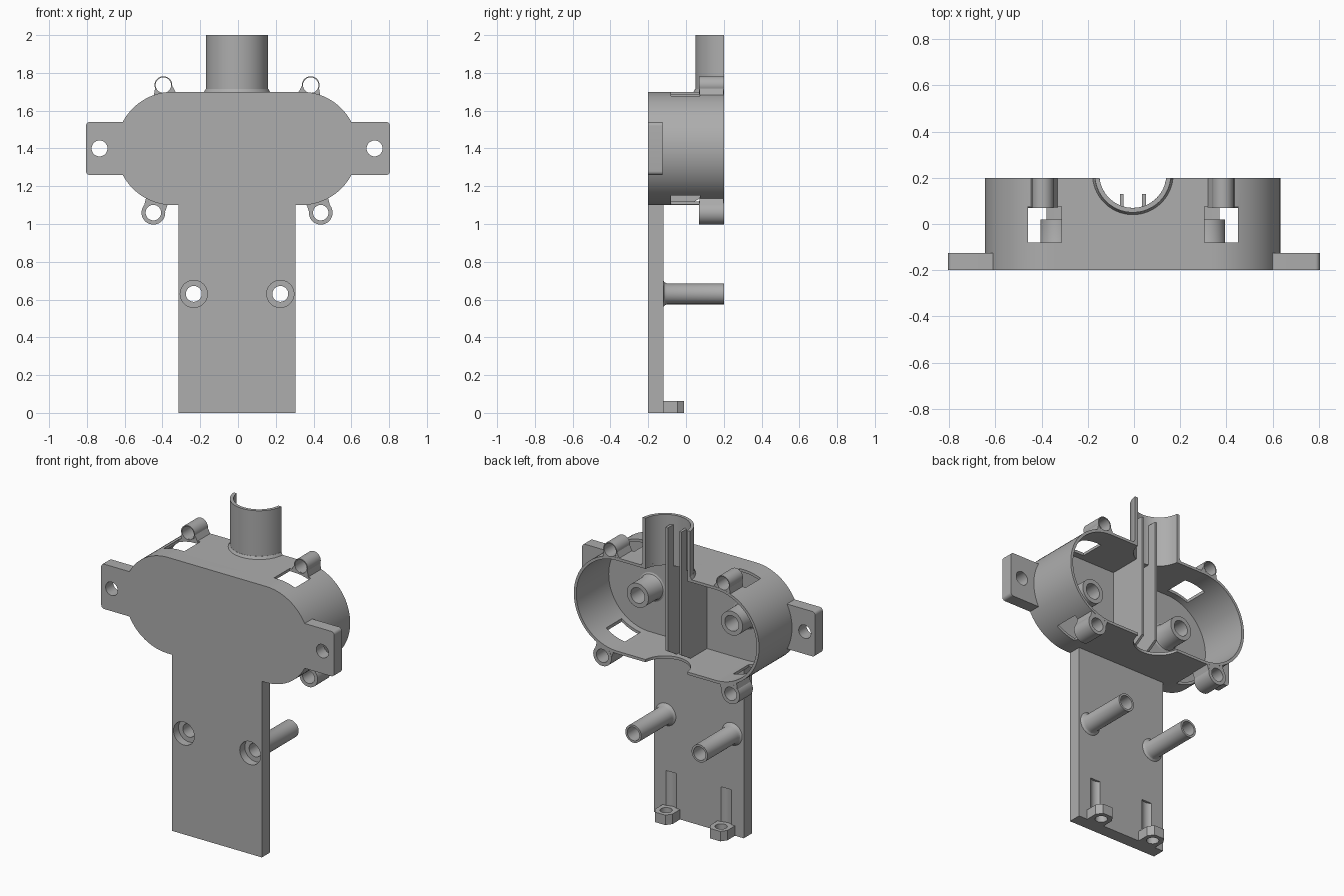
import bpy, bmesh
from math import pi, sin, cos, asin, hypot
from mathutils import Vector

cube = bpy.data.objects.get("Cube")
if cube:
    bpy.data.objects.remove(cube, do_unlink=True)

CX = -0.005                      # symmetry line
FRONT, BACK, FLOOR = -0.2, 0.2, -0.12
MID_Z, RAD, HALF = 1.4, 0.3, 0.34

grey = bpy.data.materials.new("plain grey")
grey.use_nodes = True
grey.diffuse_color = (0.42, 0.42, 0.42, 1)
grey.node_tree.nodes["Principled BSDF"].inputs["Base Color"].default_value = grey.diffuse_color


def finish(name, bm):
    bmesh.ops.recalc_face_normals(bm, faces=bm.faces)
    mesh = bpy.data.meshes.new(name)
    bm.to_mesh(mesh)
    bm.free()
    mesh.materials.append(grey)
    obj = bpy.data.objects.new(name, mesh)
    bpy.context.collection.objects.link(obj)
    return obj


def prism(name, pts, axis, a, b):
    """Extrude a 2D outline along an axis from a to b."""
    place = {"x": lambda u, v: (a, u, v),
             "y": lambda u, v: (u, a, v),
             "z": lambda u, v: (u, v, a)}[axis]
    bm = bmesh.new()
    face = bm.faces.new([bm.verts.new(place(u, v)) for u, v in pts])
    res = bmesh.ops.extrude_face_region(bm, geom=[face])
    move = Vector([(b - a) * (axis == k) for k in "xyz"])
    bmesh.ops.translate(bm, vec=move, verts=[g for g in res["geom"] if isinstance(g, bmesh.types.BMVert)])
    return finish(name, bm)


def arc(u, v, r, a0, a1, n=24):
    return [(u + r * cos(a0 + (a1 - a0) * i / n), v + r * sin(a0 + (a1 - a0) * i / n))
            for i in range(n + 1)]


def circle(u, v, r, n=40):
    return arc(u, v, r, 0, 2 * pi, n)[:-1]


def rect(u0, u1, v0, v1):
    return [(u0, v0), (u1, v0), (u1, v1), (u0, v1)]


def tube(name, x, z, profile, n=40):
    """Spin a closed (radius, y) profile about a front-to-back axis."""
    bm = bmesh.new()
    rings = [[bm.verts.new((x + r * cos(2 * pi * i / n), y, z + r * sin(2 * pi * i / n)))
              for r, y in profile] for i in range(n)]
    m = len(profile)
    for i in range(n):
        p, q = rings[i], rings[(i + 1) % n]
        for j in range(m):
            k = (j + 1) % m
            bm.faces.new((p[j], p[k], q[k], q[j]))
    return finish(name, bm)


def cut(obj, cutter):
    mod = obj.modifiers.new("cut", "BOOLEAN")
    mod.operation, mod.solver, mod.object = "DIFFERENCE", "EXACT", cutter
    bpy.context.view_layer.objects.active = obj
    bpy.ops.object.modifier_apply(modifier=mod.name)
    bpy.data.objects.remove(cutter, do_unlink=True)


def stadium(r):
    return (arc(CX + HALF, MID_Z, r, -pi / 2, pi / 2, 40)
            + arc(CX - HALF, MID_Z, r, pi / 2, 3 * pi / 2, 40))


# Open-backed housing with cable passage and side windows
NECK_Y, NECK_R, NECK_IN = 0.215, 0.165, 0.145
housing = prism("housing", stadium(RAD), "y", FRONT, BACK)
cut(housing, prism("cutter", stadium(RAD - 0.017), "y", FLOOR, 0.3))
cut(housing, prism("cutter", circle(CX, NECK_Y, NECK_IN, 64), "z", 1.0, 1.9))
for s in (-1, 1):
    for near, far, z0, z1 in ((0.31, 0.455, 1.55, 1.8), (0.375, 0.505, 1.0, 1.25)):
        x0, x1 = sorted((CX + s * near, CX + s * far))
        cut(housing, prism("cutter", rect(x0, x1, z0, z1), "y", -0.08, 0.075))


# Half-round neck with a flared foot
def crescent(ro, ri):
    t, u = asin((NECK_Y - BACK) / ro), asin((NECK_Y - BACK) / ri)
    return (arc(CX, NECK_Y, ro, pi + t, 2 * pi - t, 40)
            + arc(CX, NECK_Y, ri, 2 * pi - u, pi + u, 40))


prism("neck", crescent(NECK_R, NECK_IN), "z", 1.685, 2.0)
foot = prism("neck_foot", crescent(NECK_R + 0.015, NECK_IN + 0.005), "z", 1.69, 1.716)
for v in foot.data.vertices:
    d = Vector((v.co.x - CX, v.co.y - NECK_Y))
    if v.co.z > 1.7 and d.length > NECK_R:
        d *= (NECK_R + 0.001) / d.length
        v.co.x, v.co.y = CX + d.x, min(BACK, NECK_Y + d.y)

# Twin cable ribs from the floor up into the neck
rib = [(FLOOR - 0.01, 1.11), (0.03, 1.11), (0.13, 1.17), (0.13, 1.94),
       (0.065, 1.94), (0.065, 1.69), (FLOOR - 0.01, 1.69)]
for s, side in ((-1, "right"), (1, "left")):
    x = CX + s * 0.048
    prism(side + "_cable_rib", rib, "x", x - 0.008, x + 0.008)

# Lower plate
plate = prism("lower_plate", rect(CX - 0.31, CX + 0.31, 0, 1.11), "y", FRONT, FLOOR)

for s, side in ((-1, "right"), (1, "left")):
    # Mounting ear
    def mirror(pts):
        return [(CX * (0.0 if abs(u) > 0.7 else 1.0) + s * u, v) for u, v in pts]
    ear = prism(side + "_ear", mirror(
        [(0.59, 1.26)] + arc(0.785, 1.28, 0.02, -pi / 2, 0, 6)
        + arc(0.785, 1.52, 0.02, 0, pi / 2, 6) + [(0.59, 1.54)]), "y", FRONT, -0.125)
    cut(ear, prism("cutter", circle(CX + s * 0.728, MID_Z, 0.042), "y", -0.3, 0))

    # Screw post inside the housing
    tube(side + "_inner_post", CX + s * 0.325, MID_Z,
         [(0.048, 0.02), (0.075, 0.02), (0.075, -0.105), (0.08, -0.115),
          (0.09, FLOOR), (0.09, -0.13), (0.048, -0.13)])

    # Outer screw bosses with webs to the wall
    for level, bx, bz, r in (("upper", 0.39, 1.735, 0.047), ("lower", 0.443, 1.06, 0.063)):
        x = CX + s * bx
        tube(f"{side}_{level}_boss", x, bz, [(0.041, 0.07), (r, 0.07), (r, BACK), (0.041, BACK)])
        root = Vector((CX + s * HALF, MID_Z))
        out = Vector((x, bz)) - root
        tip, out = out.length, out.normalized()
        tan = Vector((-out.y, out.x))
        web = prism(f"{side}_{level}_boss_web",
                    [tuple(root + out * d + tan * w) for d, w in
                     ((0.288, 0.06), (0.288, -0.06), (tip, -r * 0.9), (tip, r * 0.9))],
                    "y", 0.072, BACK - 0.001)
        cut(web, prism("cutter", circle(x, bz, 0.042), "y", 0, 0.3))

    # Long post with counterbored screw hole
    x = CX + s * 0.229
    tube(side + "_long_post", x, 0.63,
         [(0.042, BACK), (0.055, BACK), (0.055, -0.1), (0.06, -0.112),
          (0.07, FLOOR), (0.07, -0.13), (0.042, -0.13)])
    cut(plate, prism("cutter", circle(x, 0.63, 0.042), "y", -0.3, 0))
    cut(plate, prism("cutter", circle(x, 0.63, 0.072), "y", -0.3, -0.15))

    # Foot lug with vertical hole and access groove
    x = CX + s * 0.19
    lug = prism(side + "_foot_lug",
                [(x - 0.06, -0.125), (x + 0.06, -0.125), (x + 0.06, -0.045), (x + 0.035, -0.01),
                 (x - 0.035, -0.01), (x - 0.06, -0.045)], "z", 0, 0.062)
    cut(lug, prism("cutter", circle(x, -0.068, 0.035), "z", -0.1, 0.2))
    cut(plate, prism("cutter", circle(x, -0.085, 0.05), "z", 0.06, 0.28))

# Smooth round surfaces, keep edges crisp
bpy.ops.object.select_all(action="DESELECT")
for obj in bpy.context.scene.objects:
    if obj.type == "MESH":
        obj.select_set(True)
        bpy.context.view_layer.objects.active = obj
bpy.ops.object.shade_smooth_by_angle(angle=0.5)
